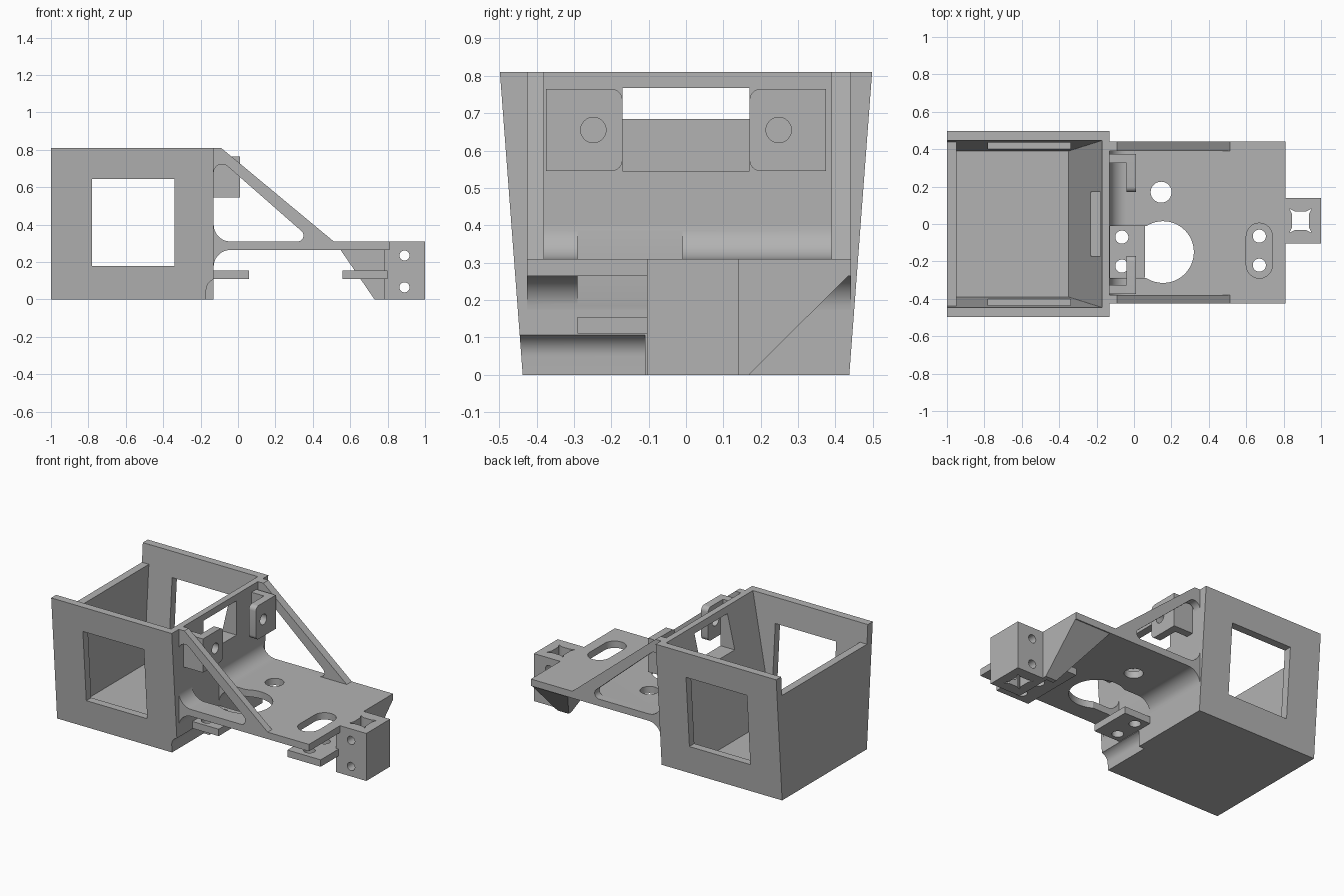
import bpy, bmesh, math
from mathutils import Vector

if "Cube" in bpy.data.objects:
    bpy.data.objects.remove(bpy.data.objects["Cube"])

grey = bpy.data.materials.new("grey_plastic")
grey.diffuse_color = (0.45, 0.45, 0.45, 1)
grey.use_nodes = True
grey.node_tree.nodes["Principled BSDF"].inputs["Base Color"].default_value = grey.diffuse_color


def finish(name, bm):
    bmesh.ops.recalc_face_normals(bm, faces=bm.faces)
    me = bpy.data.meshes.new(name)
    bm.to_mesh(me)
    bm.free()
    me.materials.append(grey)
    ob = bpy.data.objects.new(name, me)
    bpy.context.collection.objects.link(ob)
    return ob


def loft(name, a, b):
    """Solid between two point loops."""
    bm = bmesh.new()
    va = [bm.verts.new(p) for p in a]
    vb = [bm.verts.new(p) for p in b]
    n = len(a)
    bm.faces.new(va)
    bm.faces.new(vb)
    for i in range(n):
        bm.faces.new((va[i], va[(i + 1) % n], vb[(i + 1) % n], vb[i]))
    return finish(name, bm)


def prism(name, pts, axis, lo, hi):
    """Extrude a 2D outline along an axis (outline uses the other two axes in order)."""
    def place(p, h):
        c = list(p)
        c.insert("xyz".index(axis), h)
        return c
    return loft(name, [place(p, lo) for p in pts], [place(p, hi) for p in pts])


def rect(x0, x1, y0, y1):
    return [(x0, y0), (x1, y0), (x1, y1), (x0, y1)]


def arc(cx, cy, r, a0, a1, n=12):
    return [(cx + r * math.cos(math.radians(a0 + (a1 - a0) * i / n)),
             cy + r * math.sin(math.radians(a0 + (a1 - a0) * i / n))) for i in range(n + 1)]


def circle(cx, cy, r, n=40):
    return arc(cx, cy, r, 0, 360, n)[:-1]


def box(name, x0, x1, y0, y1, z0, z1):
    return prism(name, rect(x0, x1, y0, y1), "z", z0, z1)


def cut(ob, *cutters):
    for c in cutters:
        m = ob.modifiers.new("cut", "BOOLEAN")
        m.operation, m.solver, m.object = "DIFFERENCE", "EXACT", c
    bpy.context.view_layer.objects.active = ob
    for m in list(ob.modifiers):
        bpy.ops.object.modifier_apply(modifier=m.name)
    for c in cutters:
        bpy.data.objects.remove(c)
    return ob


def ring(x0, x1, y, z):
    return [(x0, -y, z), (x1, -y, z), (x1, y, z), (x0, y, z)]


# Tapered bin with a sloping inner front wall
bin_body = loft("bin", ring(-1, -0.13, 0.437, 0), ring(-1, -0.13, 0.498, 0.81))
t = 0.9 / 0.76
inside = loft("inside", ring(-0.95, -0.35, 0.39, 0.05),
              ring(-0.95, -0.35 + 0.18 * t, 0.39 + 0.057 * t, 0.95))
cut(bin_body, inside,
    box("side_window", -0.78, -0.34, -0.7, 0.7, 0.18, 0.645),
    box("end_window", -0.5, 0, -0.17, 0.17, 0.545, 0.768),
    loft("low_end", ring(-1.1, -0.949, 0.438, 0.685), ring(-1.1, -0.949, 0.456, 0.95)),
    prism("notch", [(-0.17, -0.1)] + arc(-0.11, 0.05, 0.06, 180, 90) + [(-0.05, 0.11), (-0.05, -0.1)],
          "y", -0.6, -0.11))

# Deck blended into the bin wall above and below
profile = ([(-0.135, 0.40)] + arc(-0.04, 0.40, 0.09, 180, 270) + [(0.81, 0.31), (0.81, 0.265)]
           + arc(-0.04, 0.175, 0.09, 90, 180) + [(-0.135, 0.175)])
deck = prism("deck", profile, "y", -0.425, 0.442)
slot = arc(0.67, -0.065, 0.07, 0, 180) + arc(0.67, -0.22, 0.07, 180, 360)
cut(deck,
    prism("round_opening", arc(0.155, -0.15, 0.165, -122, 122, 40) + [(-0.129, -0.01), (-0.129, -0.29)],
          "z", 0.1, 0.5),
    prism("small_hole", circle(0.145, 0.17, 0.056), "z", 0.2, 0.4),
    prism("slot", slot, "z", 0.2, 0.4))

# Triangular side braces
outer = [(-0.135, 0.30), (0.512, 0.30), (0.512, 0.31), (-0.09, 0.81), (-0.135, 0.81)]
opening = (arc(-0.04, 0.40, 0.09, 180, 270) + arc(0.318, 0.342, 0.032, -90, 50)
           + arc(-0.085, 0.678, 0.045, 50, 180))
for name, y0, y1 in (("front_brace", -0.425, -0.38), ("back_brace", 0.39, 0.442)):
    cut(prism(name, outer, "y", y0, y1), prism("brace_opening", opening, "y", y0 - 0.1, y1 + 0.1))

# Hooked mounting pads beside the end window
for name, s in (("front_pad", -1), ("back_pad", 1)):
    pts = ([(0.375, 0.545), (0.375, 0.765)] + arc(0.20, 0.735, 0.03, 90, 180, 6)
           + arc(0.20, 0.575, 0.03, 180, 270, 6))
    plate = prism(name, [(s * y, z) for y, z in pts], "x", -0.04, 0.01)
    cut(plate, prism("pad_hole", circle(s * 0.248, 0.655, 0.034), "x", -0.2, 0.2))
    ya, yb = sorted((s * 0.325, s * 0.375))
    box(name + "_arm", -0.135, -0.04, ya, yb, 0.545, 0.765)

# Low tongue under the round opening
tongue = box("tongue", -0.135, 0.06, -0.285, -0.01, 0.11, 0.155)
cut(tongue, *[prism("tongue_hole", circle(-0.065, y, 0.035), "z", 0, 0.3) for y in (-0.07, -0.225)])

# Plate hung beneath the slot
shelf = box("shelf", 0.56, 0.80, -0.29, 0.145, 0.11, 0.155)
cut(shelf, *[prism("shelf_hole", circle(0.67, y, 0.035), "z", 0, 0.3) for y in (-0.065, -0.22)])

# Tapered gusset under the deck corner
loft("gusset", [(0.545, 0.138, 0.27), (0.81, 0.138, 0.27), (0.81, 0.44, 0.27), (0.545, 0.44, 0.27)],
     [(0.73, 0.138, 0), (0.81, 0.138, 0), (0.81, 0.168, 0), (0.73, 0.168, 0)])

# End block with a waisted socket and cross holes
block = box("end_block", 0.78, 1.0, -0.105, 0.14, 0, 0.31)
cx, cy = 0.89, 0.0175
quarter = [(0.06, 0.065), (0.045, 0.035), (0.045, -0.035), (0.06, -0.065), (0.03, -0.05), (-0.03, -0.05)]
socket = [(cx + s * x, cy + s * y) for s in (1, -1) for x, y in quarter]
cut(block, prism("socket", socket, "z", -0.1, 0.5),
    *[prism("cross_hole", circle(0.89, z, 0.027, 24), "y", -0.3, 0.3) for z in (0.065, 0.235)])

# Keep edges crisp, curves smooth
bpy.ops.object.select_all(action="SELECT")
bpy.ops.object.shade_smooth_by_angle(angle=math.radians(25))
